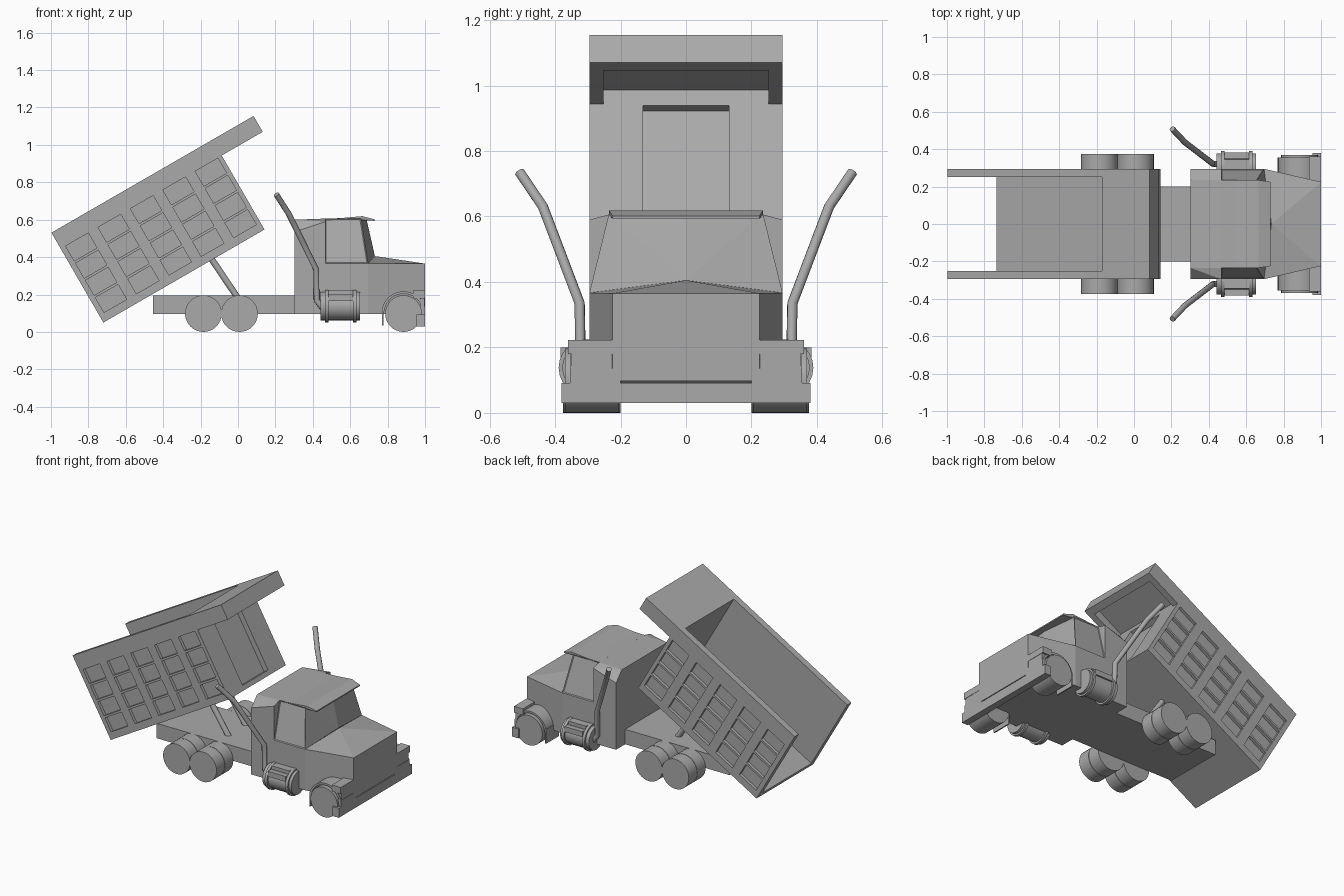
import bpy, bmesh, math
from mathutils import Matrix, Vector

old = bpy.data.objects.get("Cube")
if old:
    bpy.data.objects.remove(old, do_unlink=True)

GREY = (0.4, 0.4, 0.4, 1)
mat = bpy.data.materials.new("plain_grey")
mat.use_nodes = True
mat.diffuse_color = GREY
mat.node_tree.nodes["Principled BSDF"].inputs["Base Color"].default_value = GREY


def finish(name, bm, smooth=False):
    """Turn a bmesh into an object, keeping sharp edges sharp."""
    bmesh.ops.recalc_face_normals(bm, faces=bm.faces)
    for f in bm.faces:
        f.smooth = smooth
    for e in bm.edges:
        e.smooth = e.calc_face_angle(0) < 0.6
    me = bpy.data.meshes.new(name)
    bm.to_mesh(me)
    bm.free()
    me.materials.append(mat)
    ob = bpy.data.objects.new(name, me)
    bpy.context.collection.objects.link(ob)
    return ob


def add_box(bm, x, y, z):
    size = [b - a for a, b in (x, y, z)]
    mid = [(a + b) / 2 for a, b in (x, y, z)]
    m = Matrix.Translation(mid) @ Matrix.Diagonal((*size, 1))
    bmesh.ops.create_cube(bm, size=1, matrix=m)


def box(name, x, y, z):
    bm = bmesh.new()
    add_box(bm, x, y, z)
    return finish(name, bm)


def prism(name, pts, y0, y1, smooth=False):
    """Extrude an x-z outline along y."""
    bm = bmesh.new()
    face = bm.faces.new([bm.verts.new((x, y0, z)) for x, z in pts])
    res = bmesh.ops.extrude_face_region(bm, geom=[face])
    verts = [v for v in res["geom"] if isinstance(v, bmesh.types.BMVert)]
    bmesh.ops.translate(bm, verts=verts, vec=(0, y1 - y0, 0))
    return finish(name, bm, smooth)


def hull(name, half, windows=False):
    """Convex body from points mirrored across y = 0."""
    bm = bmesh.new()
    for x, y, z in half:
        for s in ((1, -1) if y else (1,)):
            bm.verts.new((x, y * s, z))
    bmesh.ops.convex_hull(bm, input=bm.verts)
    bmesh.ops.dissolve_limit(bm, angle_limit=0.01, verts=bm.verts, edges=bm.edges)
    bmesh.ops.recalc_face_normals(bm, faces=bm.faces)
    if windows:
        panes = [f for f in bm.faces if abs(f.normal.y) > 0.8]
        bmesh.ops.inset_individual(bm, faces=panes, thickness=0.008, depth=-0.006)
    return finish(name, bm)


def cylinder(name, centre, axis, radius, length, sides=32):
    bm = bmesh.new()
    rot = Vector(axis).to_track_quat("Z", "Y").to_matrix().to_4x4()
    bmesh.ops.create_cone(bm, cap_ends=True, segments=sides, radius1=radius,
                          radius2=radius, depth=length,
                          matrix=Matrix.Translation(centre) @ rot)
    return finish(name, bm, True)


def tube(name, pts, radius):
    cu = bpy.data.curves.new(name, "CURVE")
    cu.dimensions = "3D"
    cu.bevel_depth = radius
    cu.bevel_resolution = 3
    cu.use_fill_caps = True
    sp = cu.splines.new("POLY")
    sp.points.add(len(pts) - 1)
    for p, co in zip(sp.points, pts):
        p.co = (*co, 1)
    cu.materials.append(mat)
    ob = bpy.data.objects.new(name, cu)
    bpy.context.collection.objects.link(ob)


# Dump bed, built level and then tilted about its rear lower edge
W = 0.295
bed = prism("dump_bed", [(0, 0), (0.995, 0), (0.995, 0.457), (1.248, 0.457),
                         (1.248, 0.555), (0, 0.555)], -W, W)
bm = bmesh.new()
add_box(bm, (-0.1, 0.953), (-0.252, 0.252), (0.03, 0.8))      # load space
add_box(bm, (0.995, 1.2), (-0.252, 0.252), (0.455, 0.506))    # hollow canopy
add_box(bm, (0.96, 1.1), (-0.132, 0.132), (0.03, 0.452))      # front recess
for s in (-1, 1):                                             # side panels
    for col in range(5):
        for row in range(4):
            u, v = 0.03 + 0.2 * col, 0.045 + 0.106 * row
            add_box(bm, (u, u + 0.14), sorted((s * 0.275, s * 0.35)), (v, v + 0.092))
cutter = finish("bed_cutter", bm)
cutter.hide_render = True
mod = bed.modifiers.new("hollow", "BOOLEAN")
mod.operation = "DIFFERENCE"
mod.solver = "EXACT"
mod.object = cutter
deps = bpy.context.evaluated_depsgraph_get()
hollow = bpy.data.meshes.new_from_object(bed.evaluated_get(deps))
bed.modifiers.clear()
bed.data = hollow
bpy.data.objects.remove(cutter, do_unlink=True)
bed.data.transform(Matrix.Translation((-0.72, 0, 0.05))
                   @ Matrix.Rotation(math.radians(-30), 4, "Y"))

# Chassis and lifting rams
box("chassis", (-0.455, 0.72), (-0.2, 0.2), (0.097, 0.195))
for s in (-1, 1):
    tube("lifting_ram", [(0, s * 0.09, 0.18), (-0.155, s * 0.09, 0.41)], 0.018)

# Cab, sleeper and hood
box("cab_base", (0.303, 0.695), (-W, W), (0.097, 0.367))
hull("sleeper", [(0.303, W, 0.36), (0.468, W, 0.36), (0.303, W, 0.535),
                 (0.468, W, 0.59), (0.303, 0.235, 0.6), (0.468, 0.235, 0.606)])
hull("cab_top", [(0.466, W, 0.367), (0.695, W, 0.367), (0.732, 0, 0.405),
                 (0.466, 0.235, 0.606), (0.657, 0.235, 0.61), (0.685, 0, 0.612)],
     windows=True)
hull("sun_visor", [(0.5, 0.235, 0.604), (0.665, 0.235, 0.619), (0.73, 0.225, 0.602),
                   (0.73, 0.225, 0.594), (0.655, 0.235, 0.606)])
hull("hood", [(0.695, W, 0.367), (0.735, 0, 0.405), (1, 0.225, 0.365),
              (0.695, W, 0.097), (1, 0.225, 0.097)])
box("bumper", (0.955, 1), (-0.38, 0.38), (0.03, 0.092))

ARC = [math.radians(15 + 10 * i) for i in range(17)]
arch = [(0.885 + r * math.cos(a), 0.1 + r * math.sin(a))
        for r, seq in ((0.117, ARC), (0.104, ARC[::-1])) for a in seq]

for s in (-1, 1):
    def side(a, b):
        return sorted((s * a, s * b))

    # Front corner parts
    box("bumper_upper", (0.975, 1), side(0.2, 0.355), (0.09, 0.135))
    box("headlight_box", (0.935, 1), side(0.22, 0.36), (0.18, 0.222))
    box("headlight_bracket", (0.975, 0.998), side(0.22, 0.35), (0.13, 0.185))
    prism("front_fender", arch, *side(0.22, 0.355), smooth=True)
    box("mud_flap", (0.769, 0.777), side(0.22, 0.355), (0.035, 0.13))

    # Wheels
    cylinder("front_wheel", (0.885, s * 0.287, 0.098), (0, 1, 0), 0.098, 0.165)
    for x in (-0.185, 0.008):
        for y in (0.243, 0.332):
            cylinder("rear_wheel", (x, s * y, 0.098), (0, 1, 0), 0.098, 0.086)

    # Fuel tank with straps and step
    cylinder("fuel_tank", (0.547, s * 0.302, 0.138), (1, 0, 0), 0.076, 0.21, 24)
    for x in (0.475, 0.625):
        cylinder("tank_strap", (x, s * 0.302, 0.138), (1, 0, 0), 0.087, 0.018, 24)
    box("tank_step", (0.485, 0.615), side(0.35, 0.383), (0.165, 0.2))
    box("tank_top_step", (0.485, 0.615), side(0.26, 0.345), (0.2, 0.222))

    # Exhaust stack
    tube("exhaust", [(0.205, s * 0.508, 0.735), (0.272, s * 0.437, 0.63),
                     (0.418, s * 0.325, 0.335), (0.42, s * 0.322, 0.17),
                     (0.455, s * 0.32, 0.125)], 0.016)

# Axles
for x in (-0.185, 0.008, 0.885):
    cylinder("axle", (x, 0, 0.11), (0, 1, 0), 0.012, 0.5, 12)
